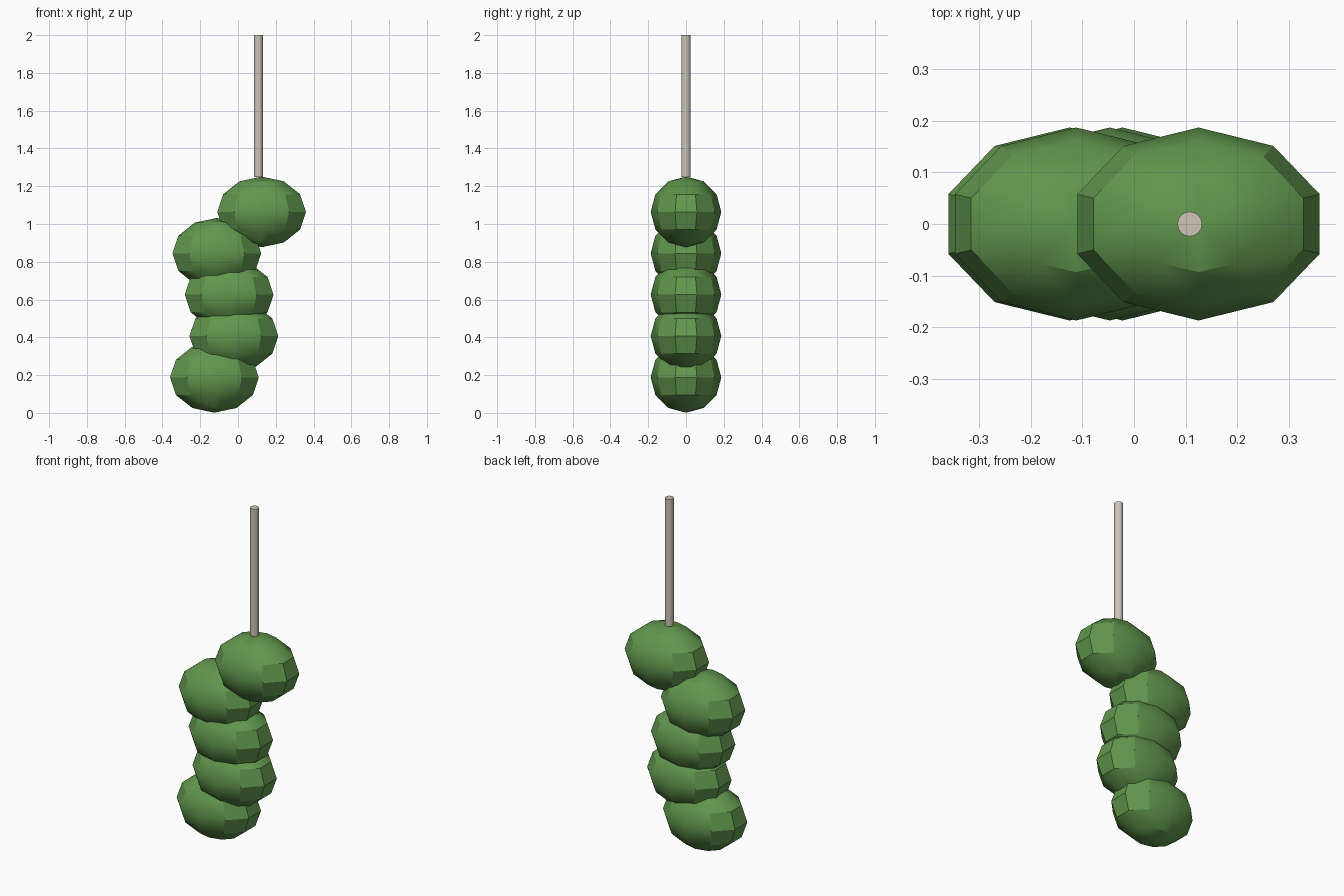
import bpy
import math

cube = bpy.data.objects.get("Cube")
if cube:
    bpy.data.objects.remove(cube, do_unlink=True)


def make_material(name, colour):
    mat = bpy.data.materials.new(name)
    mat.use_nodes = True
    mat.diffuse_color = (*colour, 1)
    mat.node_tree.nodes["Principled BSDF"].inputs["Base Color"].default_value = (*colour, 1)
    return mat


def finish(name, mat):
    obj = bpy.context.object
    obj.name = name
    obj.data.materials.append(mat)
    bpy.ops.object.transform_apply(location=False, rotation=False, scale=True)
    bpy.ops.object.shade_smooth_by_angle(angle=math.radians(30))


leaf_green = make_material("leaf green", (0.12, 0.31, 0.075))
pale_stick = make_material("pale stick", (0.62, 0.56, 0.47))

# Staggered stack of faceted, widened balls, evenly spaced from the ground up
BOTTOM, STEP = 0.188, 0.219
for i, x in enumerate((-0.125, -0.022, -0.047, -0.112, 0.125)):
    bpy.ops.mesh.primitive_uv_sphere_add(segments=10, ring_count=6, radius=1,
                                         location=(x, 0, BOTTOM + i * STEP))
    bpy.context.object.scale = (0.247, 0.187, 0.187)
    finish(f"leaf_clump_{i + 1}", leaf_green)

# Thin upright stick on the top ball
STICK_BASE, STICK_TOP = 1.25, 2.0
bpy.ops.mesh.primitive_cylinder_add(vertices=16, radius=0.024, depth=STICK_TOP - STICK_BASE,
                                    location=(0.108, 0, (STICK_BASE + STICK_TOP) / 2))
finish("stick", pale_stick)
